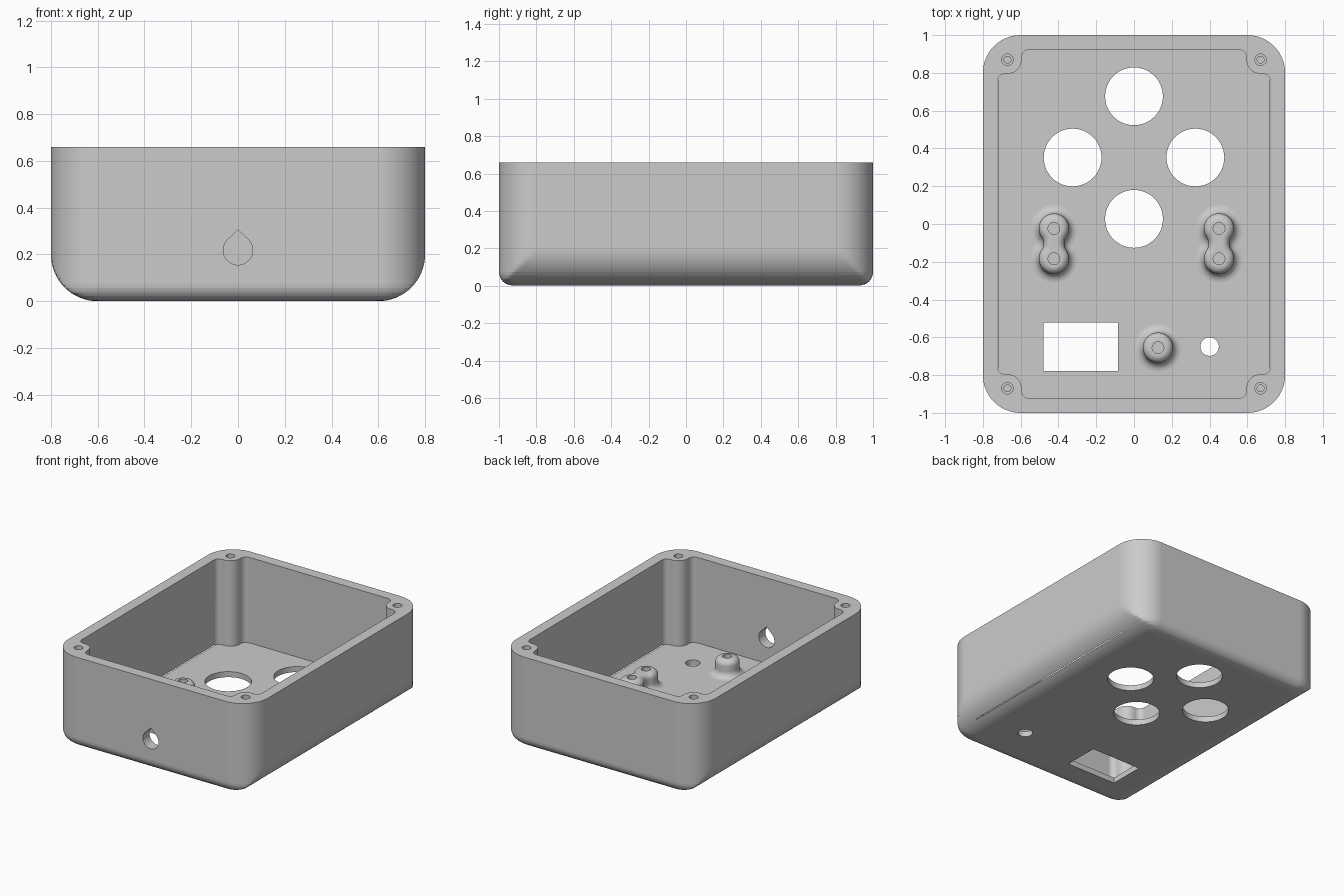
import bpy, bmesh, math
from math import sin, cos, pi, sqrt, hypot, degrees, atan2

if "Cube" in bpy.data.objects:
    bpy.data.objects.remove(bpy.data.objects["Cube"])

plastic = bpy.data.materials.new("grey_plastic")
plastic.diffuse_color = (0.6, 0.6, 0.6, 1)
plastic.use_nodes = True
plastic.node_tree.nodes["Principled BSDF"].inputs["Base Color"].default_value = plastic.diffuse_color


def loft(name, rings):
    """Skin a stack of equal-length closed rings and cap both ends."""
    bm = bmesh.new()
    rows = [[bm.verts.new(p) for p in r] for r in rings]
    n = len(rows[0])
    for a, b in zip(rows, rows[1:]):
        for i in range(n):
            j = (i + 1) % n
            bm.faces.new((a[i], a[j], b[j], b[i]))
    bm.faces.new(rows[0][::-1])
    bm.faces.new(rows[-1])
    bmesh.ops.recalc_face_normals(bm, faces=bm.faces)
    me = bpy.data.meshes.new(name)
    bm.to_mesh(me)
    bm.free()
    me.materials.append(plastic)
    ob = bpy.data.objects.new(name, me)
    bpy.context.collection.objects.link(ob)
    return ob


def prism(name, outline, z0, z1):
    return loft(name, [[(x, y, z) for x, y in outline] for z in (z0, z1)])


def circle(cx, cy, r, n=48):
    return [(cx + r * cos(2 * pi * i / n), cy + r * sin(2 * pi * i / n)) for i in range(n)]


def arc(cx, cy, r, a0, a1, n=8):
    return [(cx + r * cos(math.radians(a0 + (a1 - a0) * i / n)),
             cy + r * sin(math.radians(a0 + (a1 - a0) * i / n))) for i in range(n + 1)]


def four_way(q):
    """Mirror a quarter outline (from the +x side to the +y side) round the centre."""
    return (q + [(-x, y) for x, y in q[::-1]] + [(-x, -y) for x, y in q]
            + [(x, -y) for x, y in q[::-1]])


def cut(ob, cutter):
    m = ob.modifiers.new("cut", 'BOOLEAN')
    m.operation, m.object, m.solver = 'DIFFERENCE', cutter, 'EXACT'
    bpy.context.view_layer.objects.active = ob
    bpy.ops.object.modifier_apply(modifier=m.name)
    bpy.data.objects.remove(cutter, do_unlink=True)


def smooth(ob):
    bpy.ops.object.select_all(action='DESELECT')
    ob.select_set(True)
    bpy.context.view_layer.objects.active = ob
    bpy.ops.object.shade_smooth_by_angle(angle=math.radians(30))
    w = ob.modifiers.new("flat_faces", 'WEIGHTED_NORMAL')
    w.keep_sharp = True


# Outer shell: wide rounding under the long sides, tight rounding under the ends
R, E, TOP, FLOOR, N = 0.2, 0.075, 0.66, 0.04, 16


def soften(x, y, cx, cy, r):
    """Pull a point beyond a corner circle back onto it."""
    d = hypot(x - cx, y - cy)
    if x > cx and y > cy and d > r:
        return cx + (x - cx) * r / d, cy + (y - cy) * r / d
    return x, y


levels = {round(R - R * sin(pi / 2 * i / N), 5) for i in range(N + 1)}
levels |= {round(E - E * cos(pi / 2 * i / 6), 5) for i in range(7)}
rings = []
for z in sorted(levels) + [TOP]:
    reach = sqrt(max(0, R * R - max(0, R - z) ** 2))
    inset = E - sqrt(max(0, E * E - max(0, E - z) ** 2))
    rc = max(0, E - z / 2)
    q = []
    for i in range(N + 1):
        x = 0.6 + min(R * cos(pi / 2 * i / N), reach) + 1e-4 * (1 - i / N)
        y = 0.8 + R * sin(pi / 2 * i / N) - inset
        q.append(soften(x, y, 0.6 + reach - rc, 1 - inset - rc, rc) if rc else (x, y))
    rings.append([(x, y, z) for x, y in four_way(q)])
shell = loft("enclosure_shell", rings)

# Cavity with rounded screw columns left in its corners
BX, BY = 0.67, 0.87
quarter = (arc(0.683, 0.755, 0.04, 0, 90, 6) + arc(BX, BY, 0.075, 270, 180, 8)
           + arc(0.555, 0.883, 0.04, 0, 90, 6))
cut(shell, prism("cavity", four_way(quarter), FLOOR, 1))

# Stepped screw holes in the corner columns
for sx in (-1, 1):
    for sy in (-1, 1):
        cut(shell, prism("screw_hole", circle(sx * BX, sy * BY, 0.03, 24), 0.2, 1))
        cut(shell, prism("screw_pilot", circle(sx * BX, sy * BY, 0.018, 24), 0.04, 0.3))

# Floor openings: four buttons, one lamp, one display
for x, y, r in ((0, 0.676, 0.153), (-0.325, 0.352, 0.153), (0.325, 0.352, 0.153),
                (0, 0.027, 0.153), (0.4, -0.649, 0.049)):
    cut(shell, prism("floor_hole", circle(x, y, r), -0.2, 0.3))
cut(shell, prism("display_window", [(-0.48, -0.779), (-0.084, -0.779),
                                    (-0.084, -0.522), (-0.48, -0.522)], -0.2, 0.3))

# Teardrop cable hole through the front wall
drop = arc(0, 0.218, 0.063, 137, 403, 32) + [(0, 0.305)]
cut(shell, loft("cable_hole", [[(x, y, z) for x, z in drop] for y in (-1.2, -0.8)]))
smooth(shell)

# Standoff profile (radius, height): flared foot, straight post, rounded top
POST = FLOOR + 0.122
profile = [(0.125, FLOOR - 0.015), (0.125, FLOOR)]
profile += [(0.125 - 0.045 * sin(pi / 2 * i / 6), FLOOR + 0.045 - 0.045 * cos(pi / 2 * i / 6))
            for i in range(1, 7)]
profile += [(0.04 + 0.04 * cos(pi / 2 * i / 6), POST - 0.04 + 0.04 * sin(pi / 2 * i / 6))
            for i in range(7)]


def peanut(r, d, c=0.115):
    """Two round posts at +-d in y, joined by a waist of concave arcs centred at +-c in x."""
    a, f = degrees(atan2(d, c)), hypot(c, d) - r
    return (arc(0, d, r, -a, 180 + a, 28)[:-1] + arc(-c, 0, f, a, -a, 10)[:-1]
            + arc(0, -d, r, 180 - a, 360 + a, 28)[:-1]
            + arc(c, 0, f, 180 + a, 180 - a, 10)[:-1])


def standoff(name, cx, cy, d):
    ob = loft(name, [[(cx + x, cy + y, z) for x, y in
                      (peanut(r, d) if d else circle(0, 0, r))] for r, z in profile])
    for s in ((-1, 1) if d else (0,)):
        cut(ob, prism("post_hole", circle(cx, cy + s * d, 0.031, 24), FLOOR + 0.01, 0.4))
    smooth(ob)


standoff("left_double_standoff", -0.424, -0.104, 0.08)
standoff("right_double_standoff", 0.45, -0.104, 0.08)
standoff("single_standoff", 0.127, -0.655, 0)
